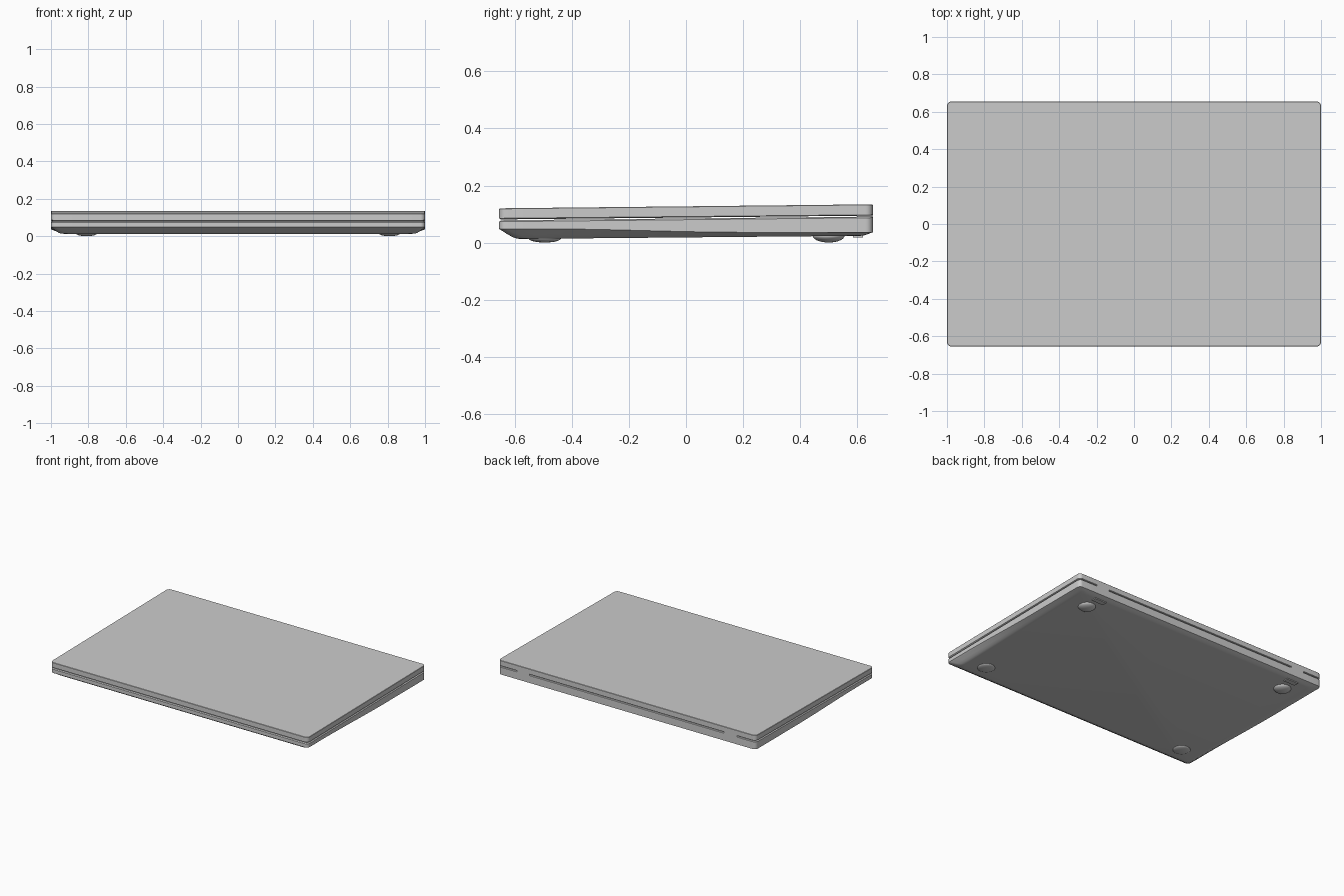
import bpy, bmesh, math

if "Cube" in bpy.data.objects:
    bpy.data.objects.remove(bpy.data.objects["Cube"])

HX, HY = 1.0, 0.655


def select_only(ob):
    bpy.ops.object.select_all(action='DESELECT')
    ob.select_set(True)
    bpy.context.view_layer.objects.active = ob


def outline(ix, front, back, r, side=20, corner=6):
    """Rounded rectangle, with extra points along the straight sides."""
    x, y0, y1 = HX - ix, -HY + front, HY - back
    corners = [(x - r, y1 - r, 0), (-x + r, y1 - r, 90),
               (-x + r, y0 + r, 180), (x - r, y0 + r, 270)]
    arcs = [[(cx + r * math.cos(math.radians(a + 90 * i / corner)),
              cy + r * math.sin(math.radians(a + 90 * i / corner)))
             for i in range(corner + 1)] for cx, cy, a in corners]
    pts = []
    for k, arc in enumerate(arcs):
        pts += arc
        p, q = arc[-1], arcs[(k + 1) % 4][0]
        pts += [(p[0] + (q[0] - p[0]) * i / side, p[1] + (q[1] - p[1]) * i / side)
                for i in range(1, side)]
    return pts


def loft(name, rings):
    """Bridge a stack of rings (outline, height function), capped at both ends."""
    bm = bmesh.new()
    loops = [[bm.verts.new((x, y, zf(y))) for x, y in pts] for pts, zf in rings]
    n = len(loops[0])
    for a, b in zip(loops, loops[1:]):
        for i in range(n):
            j = (i + 1) % n
            bm.faces.new((a[i], a[j], b[j], b[i]))
    bm.faces.new(loops[0][::-1])
    bm.faces.new(loops[-1])
    bmesh.ops.recalc_face_normals(bm, faces=bm.faces)
    me = bpy.data.meshes.new(name)
    bm.to_mesh(me)
    bm.free()
    ob = bpy.data.objects.new(name, me)
    bpy.context.collection.objects.link(ob)
    select_only(ob)
    bpy.ops.object.shade_smooth_by_angle(angle=math.radians(32))
    return ob


def slope(z0, z1):
    """Height rising linearly from the front edge to the back edge."""
    return lambda y: z0 + (z1 - z0) * (y + HY) / (2 * HY)


def wall_bottom(y):
    t = min(max((y + 0.5) / 0.7, 0), 1)
    return 0.048 + (0.036 - 0.048) * t * t * (3 - 2 * t)


belly = slope(0.012, 0.024)


def under(f):
    return lambda y: belly(y) + (wall_bottom(y) - belly(y)) * f


# base: flat belly, rounded underside, vertical wall, small top chamfer
rings = []
for inset, f in [(1.2, 0), (1.0, 0.06), (0.8, 0.17), (0.5, 0.45), (0.2, 0.78), (0.05, 0.93), (0, 1)]:
    rings.append((outline(0.05 * inset, 0.06 * inset, 0.035 * inset, 0.025 + 0.02 * inset), under(f)))
rings.append((outline(0, 0, 0, 0.025), slope(0.073, 0.087)))
rings.append((outline(0.006, 0.006, 0.004, 0.02), slope(0.078, 0.091)))
loft("base", rings)

# lid: thin tilted slab with chamfered edges
loft("lid", [
    (outline(0.006, 0.006, 0.004, 0.02), slope(0.081, 0.0945)),
    (outline(0, 0, 0, 0.025), slope(0.085, 0.0975)),
    (outline(0, 0, 0, 0.025), slope(0.118, 0.132)),
    (outline(0.002, 0.002, 0.002, 0.023), slope(0.120, 0.134)),
])


def box(name, x, y0, y1, z0, z1, width):
    bpy.ops.mesh.primitive_cube_add(size=1, location=(x, (y0 + y1) / 2, (z0 + z1) / 2))
    ob = bpy.context.object
    ob.name = name
    ob.scale = (width, y1 - y0, z1 - z0)


for s, side in ((1, "right"), (-1, "left")):
    # hinge bridging the rear gap, with its lip under the base
    box("hinge_" + side, s * 0.805, 0.60, HY, 0.06, 0.12, 0.10)
    box("hinge_lip_" + side, s * 0.795, 0.585, 0.62, 0.018, 0.04, 0.09)
    # domed rubber feet
    for label, y, z in (("front", -0.495, 0.014), ("back", 0.5, 0.024)):
        bpy.ops.mesh.primitive_uv_sphere_add(segments=32, ring_count=16, radius=1,
                                             location=(s * 0.81, y, z))
        foot = bpy.context.object
        foot.name = "foot_%s_%s" % (label, side)
        foot.scale = (0.056, 0.056, z)
        bpy.ops.object.shade_smooth()
